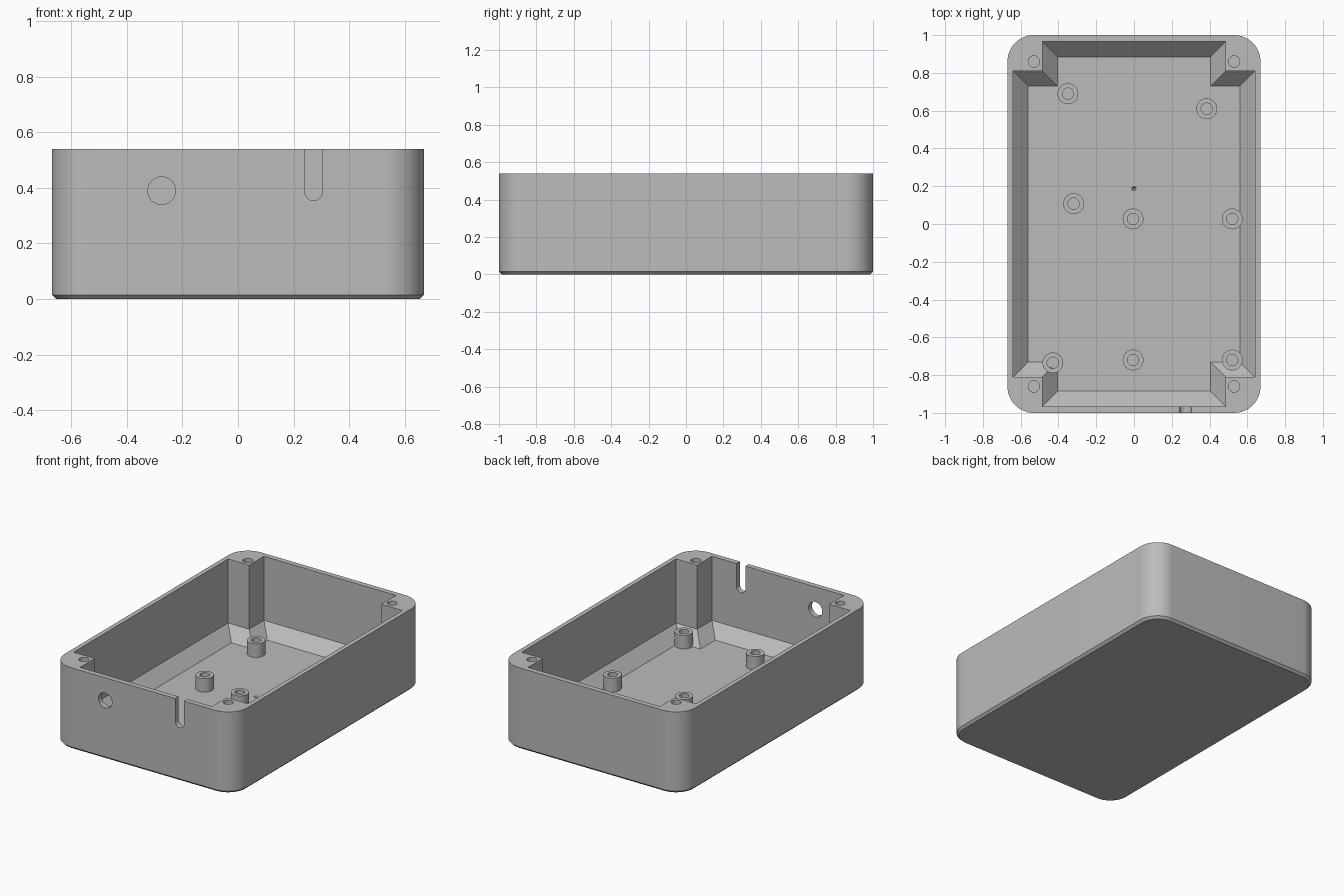
import bpy, bmesh, math

cube = bpy.data.objects.get("Cube")
if cube:
    bpy.data.objects.remove(cube, do_unlink=True)

HEIGHT, FLOOR, SLOPE = 0.54, 0.035, 0.08
SCREW_X, SCREW_Y, CORNER = 0.53, 0.86, 0.14

grey = bpy.data.materials.new("plain grey")
grey.use_nodes = True
grey.diffuse_color = (0.5, 0.5, 0.5, 1)
grey.node_tree.nodes["Principled BSDF"].inputs["Base Color"].default_value = (0.5, 0.5, 0.5, 1)


def loft(name, loops):
    """Closed solid through a stack of equal-length loops."""
    bm = bmesh.new()
    rings = [[bm.verts.new(p) for p in loop] for loop in loops]
    n = len(rings[0])
    for low, high in zip(rings, rings[1:]):
        for i in range(n):
            j = (i + 1) % n
            bm.faces.new((low[i], low[j], high[j], high[i]))
    bm.faces.new(rings[0][::-1])
    bm.faces.new(rings[-1])
    bmesh.ops.recalc_face_normals(bm, faces=bm.faces)
    mesh = bpy.data.meshes.new(name)
    bm.to_mesh(mesh)
    bm.free()
    mesh.materials.append(grey)
    obj = bpy.data.objects.new(name, mesh)
    bpy.context.collection.objects.link(obj)
    return obj


def activate(obj):
    bpy.ops.object.select_all(action="DESELECT")
    obj.select_set(True)
    bpy.context.view_layer.objects.active = obj


def cut(target, cutter):
    activate(target)
    mod = target.modifiers.new("cut", "BOOLEAN")
    mod.operation = "DIFFERENCE"
    mod.solver = "EXACT"
    mod.object = cutter
    bpy.ops.object.modifier_apply(modifier=mod.name)
    bpy.data.objects.remove(cutter, do_unlink=True)


def smooth(obj):
    activate(obj)
    bpy.ops.object.shade_smooth_by_angle(angle=math.radians(30))


def circle(x, y, z, r, n=32):
    return [(x + r * math.cos(t), y + r * math.sin(t), z)
            for t in (2 * math.pi * i / n for i in range(n))]


def rounded_outline(z, radius, steps=16):
    pts = []
    for k, (sx, sy) in enumerate(((1, 1), (-1, 1), (-1, -1), (1, -1))):
        for i in range(steps + 1):
            t = math.pi / 2 * (k + i / steps)
            pts.append((sx * SCREW_X + radius * math.cos(t),
                        sy * SCREW_Y + radius * math.sin(t), z))
    return pts


def cross_outline(z, inset):
    wide, long = 0.64 - inset, 0.965 - inset
    post_x, post_y = 0.485 - inset, 0.81 - inset
    corner = [(wide, post_y), (post_x, post_y), (post_x, long)]
    pts = []
    for sx, sy in ((1, 1), (-1, 1), (-1, -1), (1, -1)):
        step = 1 if sx * sy > 0 else -1
        pts += [(sx * x, sy * y, z) for x, y in corner[::step]]
    return pts


# Outer body with chamfered base, then the cross-shaped cavity with sloped foot
shell = loft("box_shell", [rounded_outline(0, CORNER - 0.015),
                           rounded_outline(0.015, CORNER),
                           rounded_outline(HEIGHT, CORNER)])
cut(shell, loft("cavity_cutter", [cross_outline(FLOOR, SLOPE),
                                  cross_outline(FLOOR + SLOPE, 0),
                                  cross_outline(HEIGHT + 0.1, 0)]))

# Lid screw holes in the corner posts
for sx in (-1, 1):
    for sy in (-1, 1):
        x, y = sx * SCREW_X, sy * SCREW_Y
        cut(shell, loft("screw_cutter", [circle(x, y, 0.2, 0.03),
                                         circle(x, y, HEIGHT + 0.1, 0.03)]))

# Small dimple in the floor
cut(shell, loft("dimple_cutter", [circle(0, 0.187, 0.015, 0.005, 16),
                                  circle(0, 0.187, FLOOR + 0.01, 0.015, 16)]))

# Round port and open-topped cable slot in the front wall
port = [(x, z) for x, z, _ in circle(-0.275, 0.39, 0, 0.05)]
slot = [(0.272 + 0.032 * math.cos(t), 0.387 + 0.032 * math.sin(t))
        for t in (math.pi * (1 + i / 16) for i in range(17))]
slot += [(0.304, HEIGHT + 0.1), (0.24, HEIGHT + 0.1)]
for outline in (port, slot):
    cut(shell, loft("wall_cutter", [[(x, y, z) for x, z in outline]
                                    for y in (-1.1, -0.9)]))
smooth(shell)

# Hollow standoffs rising from the floor
TOP = FLOOR + 0.09
spots = [(-0.35, 0.69), (0.385, 0.61), (-0.32, 0.108), (-0.005, 0.027), (0.52, 0.027),
         (-0.43, -0.735), (-0.005, -0.72), (0.52, -0.72)]
for i, (x, y) in enumerate(spots, 1):
    post = loft(f"standoff_{i}", [circle(x, y, 0.02, 0.055), circle(x, y, TOP, 0.055),
                                  circle(x, y, TOP, 0.03), circle(x, y, 0.065, 0.03)])
    smooth(post)
